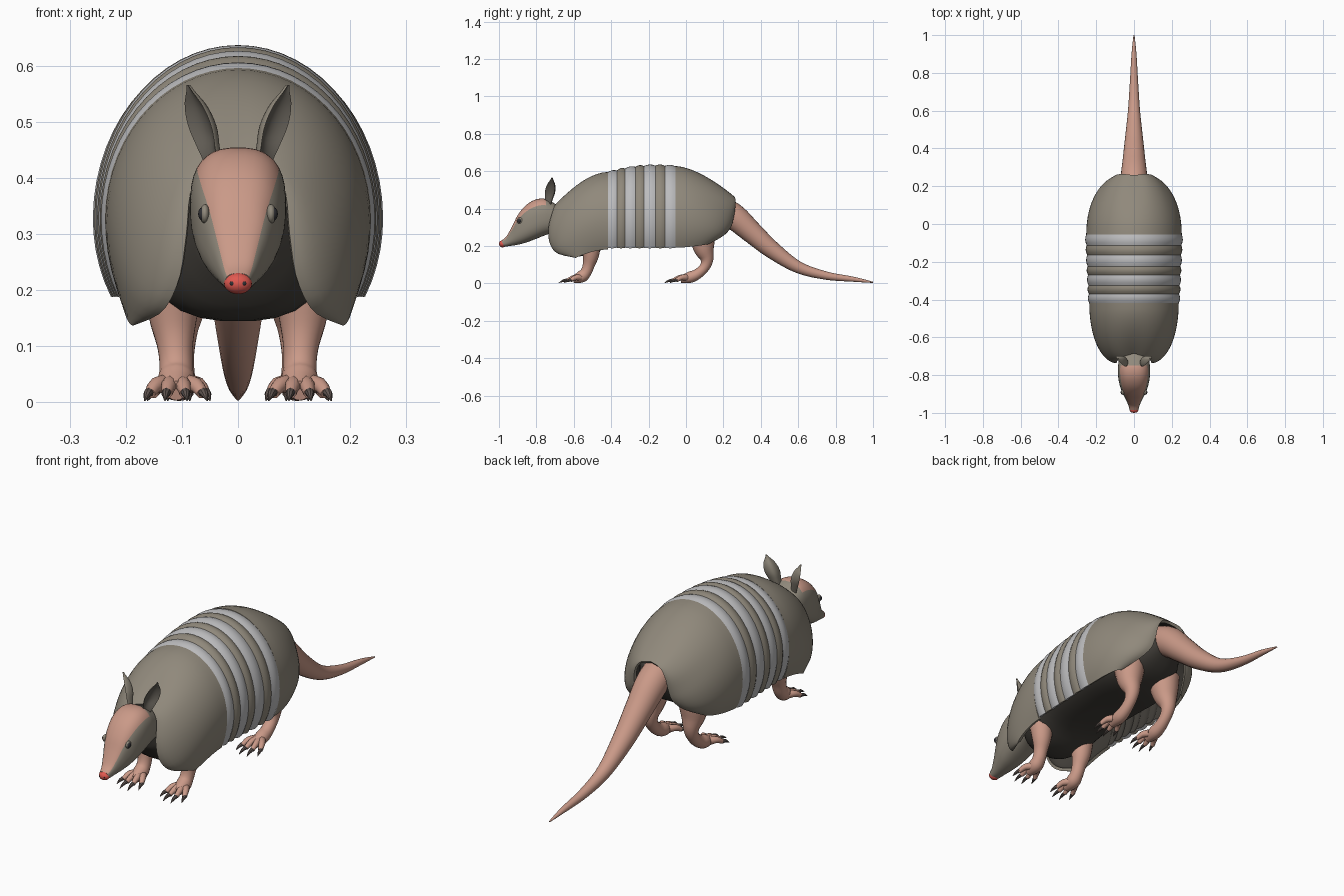
import bpy, bmesh, math
from mathutils import Vector

if "Cube" in bpy.data.objects:
    bpy.data.objects.remove(bpy.data.objects["Cube"])


def material(name, rgb):
    m = bpy.data.materials.new(name)
    m.diffuse_color = (*rgb, 1)
    m.use_nodes = True
    m.node_tree.nodes["Principled BSDF"].inputs["Base Color"].default_value = m.diffuse_color
    return m


SHELL = material("shell grey", (0.28, 0.25, 0.20))
BAND = material("band light grey", (0.50, 0.50, 0.51))
SKIN = material("skin pink", (0.59, 0.32, 0.245))
DARK = material("underside dark", (0.05, 0.045, 0.038))
RED = material("nose red", (0.75, 0.10, 0.08))
EYE = material("eye dark", (0.03, 0.03, 0.035))
EAR = material("ear inner", (0.12, 0.108, 0.09))
CLAW = material("claw brown", (0.13, 0.10, 0.09))


def spline(pts, t):
    """Catmull-Rom point at t in 0..1 through tuples of any length."""
    n = len(pts) - 1
    i = min(int(t * n), n - 1)
    f = t * n - i
    a, b, c, d = (pts[max(0, min(n, k))] for k in (i - 1, i, i + 1, i + 2))
    return [0.5 * (2 * q + (r - p) * f + (2 * p - 5 * q + 4 * r - s) * f * f
                   + (3 * q - p - 3 * r + s) * f ** 3) for p, q, r, s in zip(a, b, c, d)]


def sample(pts, k):
    return [spline(pts, i / k) for i in range(k + 1)]


def loft(name, rings, mats, closed=True, rule=None, thick=0, angle=40):
    """Skin rings of points; rule(ring, column) picks the material slot."""
    bm = bmesh.new()
    vs = [[bm.verts.new(p) for p in r] for r in rings]
    n = len(rings[0])
    for i in range(len(rings) - 1):
        for j in range(n if closed else n - 1):
            k = (j + 1) % n
            f = bm.faces.new((vs[i][j], vs[i][k], vs[i + 1][k], vs[i + 1][j]))
            f.material_index = rule(i, j) if rule else 0
    if closed:
        bm.faces.new(vs[0])
        bm.faces.new(vs[-1])
    bmesh.ops.recalc_face_normals(bm, faces=bm.faces)
    me = bpy.data.meshes.new(name)
    bm.to_mesh(me)
    bm.free()
    for m in mats:
        me.materials.append(m)
    o = bpy.data.objects.new(name, me)
    bpy.context.collection.objects.link(o)
    if thick:
        mod = o.modifiers.new("thickness", 'SOLIDIFY')
        mod.thickness, mod.offset, mod.material_offset = thick, -1, 2
        bpy.context.view_layer.objects.active = o
        bpy.ops.object.modifier_apply(modifier=mod.name)
    o.data.shade_smooth()
    o.data.set_sharp_from_angle(angle=math.radians(angle))
    return o


def tube(name, path, mat, n=14, k=16):
    """Round tube through (x, y, z, radius) points."""
    pts = sample(path, k)
    rings = []
    for i, p in enumerate(pts):
        t = Vector(pts[min(i + 1, k)][:3]) - Vector(pts[max(i - 1, 0)][:3])
        u = t.cross(Vector((1, 0, 0))).normalized()
        v = t.cross(u).normalized()
        r = max(p[3], 0.0008)
        rings.append([Vector(p[:3]) + r * (u * math.cos(a) + v * math.sin(a))
                      for a in (2 * math.pi * j / n for j in range(n))])
    return loft(name, rings, [mat])


def ball(name, loc, size, mat):
    bpy.ops.mesh.primitive_uv_sphere_add(segments=20, ring_count=12, location=loc)
    o = bpy.context.object
    o.name = name
    o.scale = size
    o.data.materials.append(mat)
    o.data.shade_smooth()
    return o


# ---- shell: arches open underneath ----
HALF = 20
US = [j / HALF for j in range(-HALF, HALF + 1)]


def arch(y, w, top, low=0.28, cz=0.327):
    out = []
    for u in US:
        a = math.radians(119) * u
        h = top - cz if abs(a) < math.pi / 2 else low
        out.append((w * math.sin(a), y, cz + h * math.cos(a)))
    return out


def end_shell(name, ring, rim, power):
    """Dome from a full arch to the rim of the neck or tail opening."""
    edge = []
    for u in US:
        x, y, z = spline(rim, abs(u))
        edge.append((math.copysign(x, u), y, z))
    rings = []
    for i in range(15):
        a = i / 14 * math.pi / 2
        f, g = math.sin(a), math.cos(a)
        rings.append([(q[0] + (p[0] - q[0]) * g, p[1] + (q[1] - p[1]) * f,
                       q[2] + (p[2] - q[2]) * (1 - f ** power))
                      for p, q in zip(ring, edge)])
    loft(name, rings, [SHELL, BAND, DARK], closed=False, thick=0.014)


end_shell("front_shell", arch(-0.418, 0.237, 0.596, 0.30),
          [(0, -0.685, 0.43), (0.05, -0.70, 0.42), (0.083, -0.715, 0.38), (0.092, -0.735, 0.30),
           (0.105, -0.73, 0.22), (0.135, -0.69, 0.162), (0.187, -0.59, 0.137)], 1.8)
end_shell("rear_shell", arch(-0.055, 0.253, 0.628),
          [(0, 0.258, 0.465), (0.05, 0.264, 0.452), (0.078, 0.264, 0.41), (0.088, 0.255, 0.35),
           (0.10, 0.24, 0.30), (0.13, 0.20, 0.255), (0.175, 0.12, 0.21)], 1.6)

# middle bands: each strip bulges between its seams
seams = [-0.42, -0.37, -0.325, -0.27, -0.225, -0.163, -0.113, -0.055]
rings = []
for a, b in zip(seams, seams[1:]):
    for s in range(4 if b < -0.06 else 5):
        y = a + (b - a) * s / 4
        t = (y + 0.42) / 0.365
        g = 0.007 * math.sin(math.pi * s / 4)
        top = spline([(0.594,), (0.614,), (0.627,), (0.630,), (0.626,)], t)[0]
        rings.append(arch(y, 0.236 + 0.017 * t + g, top + g, 0.28 + g))
loft("shell_bands", rings, [SHELL, BAND, DARK], closed=False, thick=0.014, angle=28,
     rule=lambda i, j: 1 if (i // 4) % 2 == 0 else 0)


# ---- body under the shell and the head: rounded sections (y, top, bottom, half width) ----
def sections(secs, k, n, e):
    rings = []
    for y, top, bot, w in sample(secs, k):
        c, h = (top + bot) / 2, (top - bot) / 2
        ring = []
        for j in range(n):
            a = 2 * math.pi * (j + 0.5) / n
            s, q = math.sin(a), math.cos(a)
            ring.append((w * math.copysign(abs(s) ** e, s), y, c + h * math.copysign(abs(q) ** e, q)))
        rings.append(ring)
    return rings


loft("belly", sections([(-0.69, 0.39, 0.24, 0.07), (-0.62, 0.43, 0.155, 0.13), (-0.52, 0.46, 0.15, 0.175),
                        (-0.40, 0.48, 0.195, 0.20), (-0.2, 0.5, 0.207, 0.215), (0.0, 0.5, 0.207, 0.21),
                        (0.14, 0.46, 0.24, 0.14), (0.235, 0.43, 0.31, 0.07)], 28, 28, 0.75), [DARK])

HN = 36
head = sections([(-0.985, 0.230, 0.196, 0.023), (-0.96, 0.252, 0.198, 0.030), (-0.93, 0.305, 0.202, 0.043),
                 (-0.90, 0.365, 0.207, 0.058), (-0.86, 0.415, 0.217, 0.074), (-0.81, 0.447, 0.235, 0.084),
                 (-0.76, 0.454, 0.255, 0.085), (-0.72, 0.438, 0.268, 0.080), (-0.66, 0.40, 0.28, 0.07)],
                32, HN, 0.78)
# pink face plate on the upper faces of the head
loft("head", head, [SHELL, SKIN],
     rule=lambda i, j: 1 if min(j + 1, HN - 1 - j) <= 5 and head[i][0][1] < -0.75 else 0)

ball("nose", (0, -0.98, 0.212), (0.025, 0.02, 0.019), RED)

for sx, side in ((1, "left"), (-1, "right")):
    ball(side + "_nostril", (sx * 0.010, -0.996, 0.212), (0.005, 0.003, 0.004), EYE)
    ball(side + "_eyelid", (sx * 0.059, -0.888, 0.336), (0.009, 0.017, 0.017), SHELL)
    ball(side + "_eye", (sx * 0.063, -0.891, 0.336), (0.008, 0.011, 0.012), EYE)

    # cupped ear, opening outward and forward
    base, tip = Vector((0.045, -0.738, 0.42)), Vector((0.089, -0.716, 0.566))
    across, normal = Vector((0.6, 0.75, 0)), Vector((0.75, -0.6, 0))
    rings = []
    for i in range(15):
        t = i / 14
        w = spline([(0.018,), (0.027,), (0.034,), (0.026,), (0.002,)], t)[0]
        steps = [j / 5 for j in range(-5, 6)]
        arc = [(a, 0.85 * w * (1 - a * a) + 0.003) for a in steps]
        arc += [(a, 0.55 * w * (1 - a * a) * min(1, t * 3) - 0.002) for a in reversed(steps)]
        ring = [base.lerp(tip, t) + across * w * a - normal * d for a, d in arc]
        rings.append([(sx * p.x, p.y, p.z) for p in ring])
    loft(side + "_ear", rings, [SHELL, EAR], rule=lambda i, j: 1 if 11 <= j <= 20 else 0)

    # legs, toes and claws
    legs = {
        "front": (0.110, -0.565, [(0.118, -0.51, 0.26, 0.06), (0.116, -0.508, 0.16, 0.045),
                                  (0.112, -0.52, 0.10, 0.032), (0.11, -0.535, 0.06, 0.030),
                                  (0.11, -0.56, 0.036, 0.032), (0.11, -0.605, 0.021, 0.018)]),
        "hind": (0.105, 0.0, [(0.10, 0.085, 0.28, 0.075), (0.105, 0.095, 0.19, 0.056),
                              (0.105, 0.112, 0.13, 0.035), (0.105, 0.098, 0.085, 0.027),
                              (0.105, 0.06, 0.05, 0.028), (0.105, 0.02, 0.033, 0.030),
                              (0.105, -0.03, 0.021, 0.018)])}
    for which, (cx, y0, path) in legs.items():
        part = f"{which}_{side}"
        tube(part + "_leg", [(sx * x, y, z, r) for x, y, z, r in path], SKIN, 18, 24)
        for n, (dx, l) in enumerate(((-0.046, 0.75), (-0.016, 1), (0.017, 1), (0.047, 0.75))):
            toe = [(cx + 0.35 * dx, y0, 0.032, 0.018), (cx + 0.75 * dx, y0 - 0.035 * l, 0.031, 0.014),
                   (cx + dx, y0 - 0.07 * l, 0.016, 0.010)]
            claw = [(cx + dx, y0 - 0.06 * l, 0.019, 0.009), (cx + 1.1 * dx, y0 - 0.09 * l, 0.015, 0.007),
                    (cx + 1.2 * dx, y0 - 0.115 * l, 0.003, 0.001)]
            tube(f"{part}_toe_{n}", [(sx * x, y, z, r) for x, y, z, r in toe], SKIN, 10, 8)
            tube(f"{part}_claw_{n}", [(sx * x, y, z, r) for x, y, z, r in claw], CLAW, 8, 6)

# ---- tail ----
tube("tail", [(0, 0.15, 0.41, 0.07), (0, 0.25, 0.362, 0.070), (0, 0.35, 0.275, 0.059), (0, 0.46, 0.18, 0.047),
              (0, 0.60, 0.087, 0.032), (0, 0.75, 0.042, 0.022), (0, 0.90, 0.022, 0.013),
              (0, 1.0, 0.006, 0.003)], SKIN, 24, 42)
